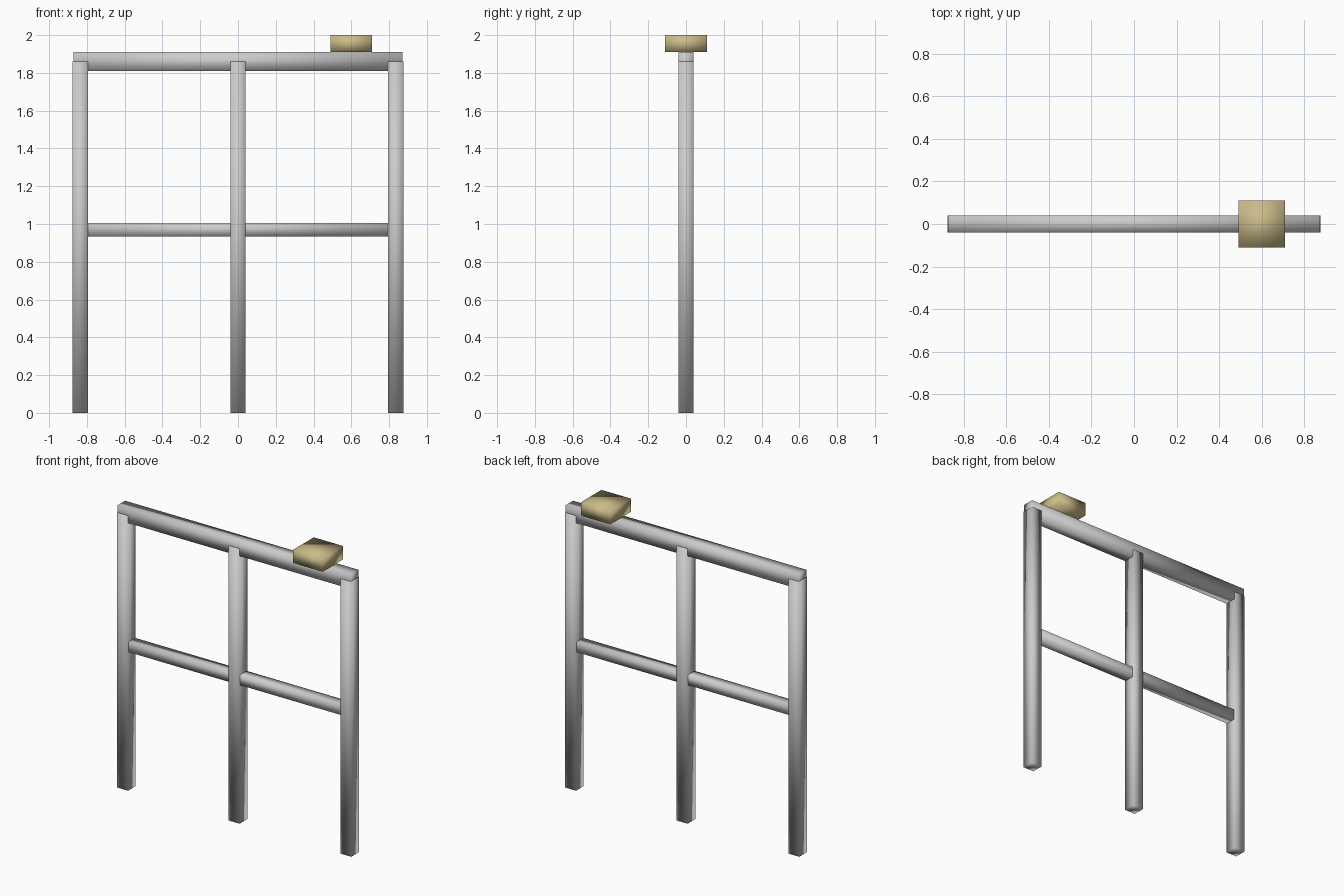
import bpy

if "Cube" in bpy.data.objects:
    bpy.data.objects.remove(bpy.data.objects["Cube"])


def box(name, centre, size, material=None):
    """Soft-shaded rectangular bar given by centre and full size."""
    bpy.ops.mesh.primitive_cube_add(size=1, location=centre)
    obj = bpy.context.object
    obj.name = name
    obj.scale = size
    bpy.ops.object.transform_apply(location=False, rotation=False, scale=True)
    bpy.ops.object.shade_smooth()
    if material:
        obj.data.materials.append(material)
    return obj


# Three upright posts
for name, x in (("left_post", -0.835), ("centre_post", 0), ("right_post", 0.835)):
    box(name, (x, 0, 0.93), (0.082, 0.082, 1.86))

# Top rail half-lapped into the post heads, thinner rail at mid height
box("top_rail", (0, 0, 1.86), (1.744, 0.08, 0.10))
box("middle_rail", (0, 0, 0.97), (1.62, 0.07, 0.07))

# Ochre block resting on the top rail
ochre = bpy.data.materials.new("ochre")
ochre.diffuse_color = (0.60, 0.50, 0.25, 1)
ochre.use_nodes = True
ochre.node_tree.nodes["Principled BSDF"].inputs["Base Color"].default_value = ochre.diffuse_color
box("top_block", (0.60, 0, 1.955), (0.22, 0.22, 0.09), ochre)
